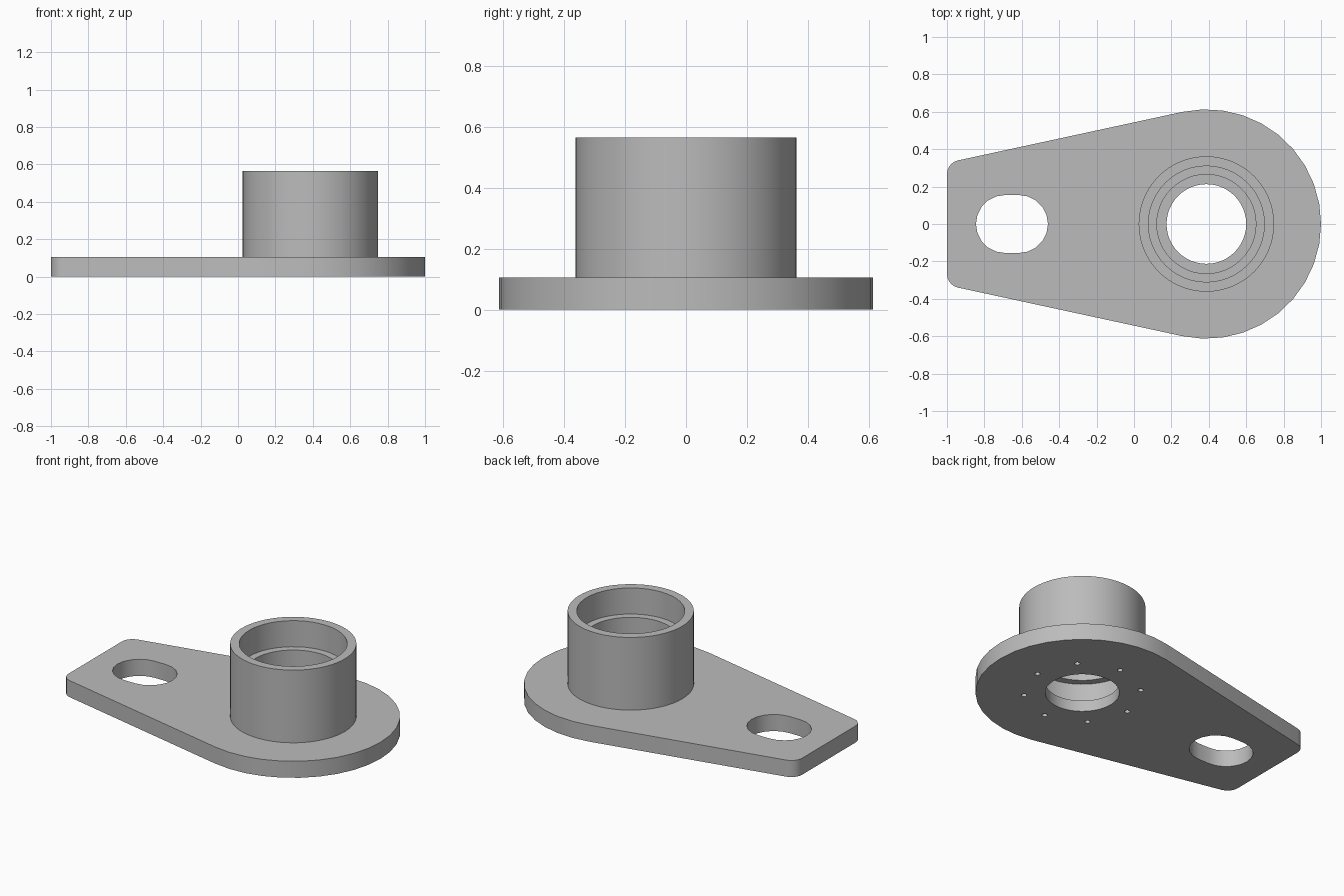
import bpy, bmesh
from math import sin, cos, tan, pi, radians

if "Cube" in bpy.data.objects:
    bpy.data.objects.remove(bpy.data.objects["Cube"], do_unlink=True)

CX = 0.387             # axis of the boss
R_END = 0.613          # rounded end of the plate
THICK = 0.105
TOP = 0.565
TAPER = radians(12.2)  # slope of the plate sides

grey = bpy.data.materials.new("machined_grey")
grey.use_nodes = True
grey.diffuse_color = (0.5, 0.5, 0.5, 1)
grey.node_tree.nodes["Principled BSDF"].inputs["Base Color"].default_value = (0.5, 0.5, 0.5, 1)


def new_object(name, bm):
    bmesh.ops.recalc_face_normals(bm, faces=bm.faces)
    mesh = bpy.data.meshes.new(name)
    bm.to_mesh(mesh)
    bm.free()
    mesh.materials.append(grey)
    ob = bpy.data.objects.new(name, mesh)
    bpy.context.collection.objects.link(ob)
    return ob


def arc(cx, cy, r, a0, a1, n):
    return [(cx + r * cos(a0 + (a1 - a0) * i / n), cy + r * sin(a0 + (a1 - a0) * i / n))
            for i in range(n + 1)]


def prism(name, outline, z0, z1):
    bm = bmesh.new()
    face = bm.faces.new([bm.verts.new((x, y, z0)) for x, y in outline])
    out = bmesh.ops.extrude_face_region(bm, geom=[face])
    moved = [v for v in out["geom"] if isinstance(v, bmesh.types.BMVert)]
    bmesh.ops.translate(bm, verts=moved, vec=(0, 0, z1 - z0))
    return new_object(name, bm)


def lathe(name, profile, n):
    # closed solid of revolution from (radius, height) pairs
    bm = bmesh.new()
    rings = [[bm.verts.new((CX + r * cos(2 * pi * i / n), r * sin(2 * pi * i / n), z))
              for i in range(n)] for r, z in profile]
    for a, b in zip(rings, rings[1:]):
        for i in range(n):
            j = (i + 1) % n
            bm.faces.new((a[i], a[j], b[j], b[i]))
    bm.faces.new(rings[0])
    bm.faces.new(rings[-1])
    return new_object(name, bm)


# Tapered plate: round end, straight sides, two filleted corners
fillet = 0.075
turn = pi / 2 - TAPER
tangent_x = CX - R_END * sin(TAPER)
corner_y = R_END * cos(TAPER) - tan(TAPER) * (tangent_x + 1)
fy = corner_y - fillet * tan(turn / 2)
side = pi / 2 + TAPER
outline = (arc(CX, 0, R_END, -side, side, 20)
           + arc(-1 + fillet, fy, fillet, side, pi, 5)
           + arc(-1 + fillet, -fy, fillet, pi, 2 * pi - side, 5))
body = prism("flanged_bearing_plate", outline, 0, THICK)

# Boss
boss = lathe("boss", [(0.362, 0.05), (0.362, TOP)], 64)

# Through bore with a bearing seat above and below a central lip
bore = lathe("bore_cutter", [(0.213, -0.1), (0.213, 0.07), (0.31, 0.07), (0.31, 0.235),
                             (0.265, 0.235), (0.265, 0.40), (0.31, 0.40), (0.31, TOP + 0.1)], 48)

# Adjustment slot
slot = prism("slot_cutter", arc(-0.615, 0, 0.155, -pi / 2, pi / 2, 10)
             + arc(-0.69, 0, 0.155, pi / 2, 3 * pi / 2, 10), -0.1, 0.3)

# Ring of blind screw holes in the underside
holes = [prism("screw_hole_cutter",
               arc(CX + 0.336 * cos(k * pi / 4), 0.336 * sin(k * pi / 4), 0.016,
                   0, 2 * pi * 11 / 12, 11), -0.1, 0.47) for k in range(8)]

for tool in [boss, bore, slot] + holes:
    mod = body.modifiers.new(tool.name, 'BOOLEAN')
    mod.operation = 'UNION' if tool is boss else 'DIFFERENCE'
    mod.solver = 'EXACT'
    mod.object = tool

# Bake the cuts and drop the helpers
deps = bpy.context.evaluated_depsgraph_get()
mesh = bpy.data.meshes.new_from_object(body.evaluated_get(deps))
body.modifiers.clear()
body.data = mesh
for tool in [boss, bore, slot] + holes:
    bpy.data.objects.remove(tool, do_unlink=True)

bpy.ops.object.select_all(action='DESELECT')
body.select_set(True)
bpy.context.view_layer.objects.active = body
bpy.ops.object.shade_smooth_by_angle(angle=radians(35))
